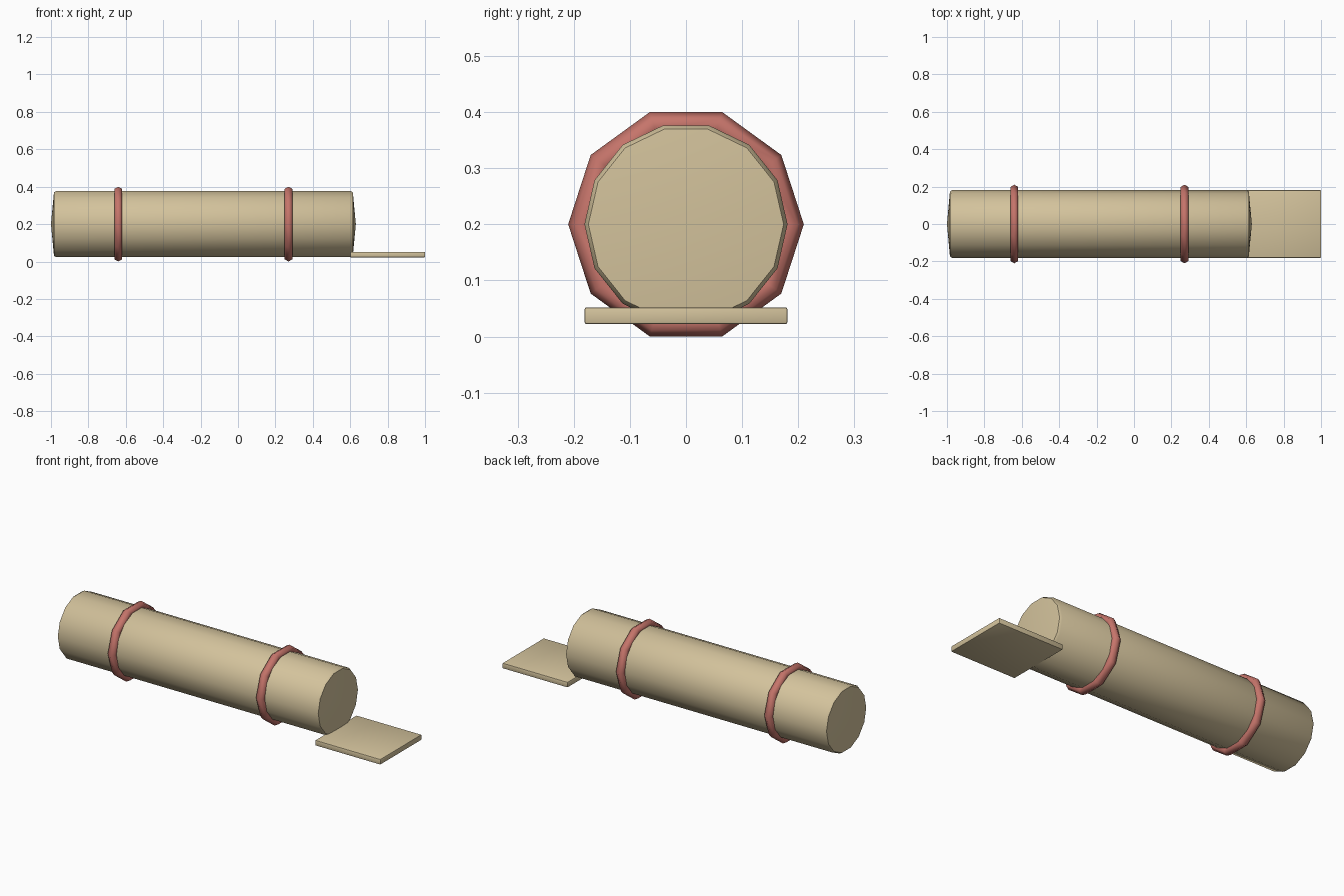
import bpy, bmesh
from math import cos, sin, tau

cube = bpy.data.objects.get("Cube")
if cube:
    bpy.data.objects.remove(cube, do_unlink=True)


def make_material(name, color):
    mat = bpy.data.materials.new(name)
    mat.use_nodes = True
    mat.diffuse_color = color
    mat.node_tree.nodes["Principled BSDF"].inputs["Base Color"].default_value = color
    return mat


TAN = make_material("tan", (0.65, 0.54, 0.33, 1))
RED = make_material("dusty_red", (0.56, 0.175, 0.145, 1))
AXIS_Z = 0.2


def finish(name, bm, mat):
    bmesh.ops.recalc_face_normals(bm, faces=bm.faces)
    mesh = bpy.data.meshes.new(name)
    bm.to_mesh(mesh)
    bm.free()
    mesh.materials.append(mat)
    obj = bpy.data.objects.new(name, mesh)
    bpy.context.collection.objects.link(obj)
    bpy.ops.object.select_all(action="DESELECT")
    obj.select_set(True)
    bpy.context.view_layer.objects.active = obj
    return obj


def lathe(name, profile, sides, mat, closed, angle):
    """Spin (x, radius) points around the lengthwise axis."""
    bm = bmesh.new()
    rings = []
    for x, r in profile:
        count = sides if r > 0 else 1
        ring = [bm.verts.new((x, r * cos(tau * i / sides), AXIS_Z + r * sin(tau * i / sides)))
                for i in range(count)]
        rings.append(ring)
    pairs = list(zip(rings, rings[1:]))
    if closed:
        pairs.append((rings[-1], rings[0]))
    for a, b in pairs:
        for i in range(sides):
            j = (i + 1) % sides
            corners = [a[i % len(a)], a[j % len(a)], b[j % len(b)], b[i % len(b)]]
            bm.faces.new(list(dict.fromkeys(corners)))
    obj = finish(name, bm, mat)
    bpy.ops.object.shade_smooth_by_angle(angle=angle)
    return obj


# Rolled bundle with bevelled rims and shallow pointed ends
roll = [(-1.0, 0), (-0.984, 0.174), (-0.972, 0.181),
        (0.602, 0.181), (0.614, 0.174), (0.63, 0)]
lathe("roll", roll, 14, TAN, False, 0.7)

# Two tie straps, six-sided in section
for name, x in (("rear_strap", -0.64), ("front_strap", 0.27)):
    section = [(x + 0.024 * sin(tau * k / 6), 0.186 + 0.024 * cos(tau * k / 6)) for k in range(6)]
    lathe(name, section, 10, RED, True, 1.1)

# Loose flap lying at the open end
bm = bmesh.new()
bmesh.ops.create_cube(bm, size=1)
bmesh.ops.scale(bm, vec=(0.4, 0.362, 0.03), verts=bm.verts)
bmesh.ops.translate(bm, vec=(0.8, 0, 0.037), verts=bm.verts)
bmesh.ops.bevel(bm, geom=bm.edges[:], offset=0.004, segments=2, profile=0.5, affect="EDGES")
finish("flap", bm, TAN)
bpy.ops.object.shade_smooth_by_angle(angle=0.6)
